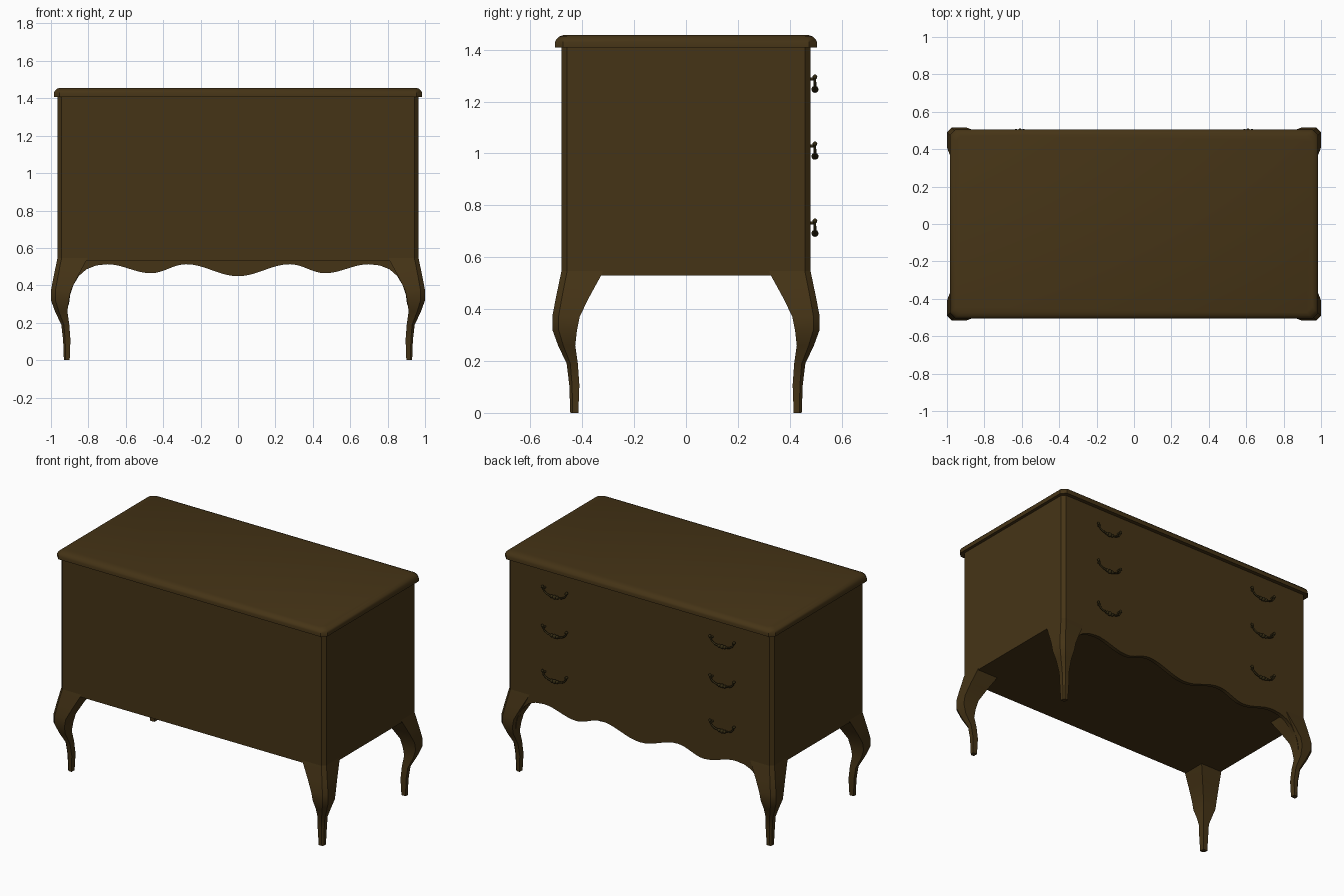
import bpy, bmesh, math
from mathutils import Vector, Matrix

if "Cube" in bpy.data.objects:
    bpy.data.objects.remove(bpy.data.objects["Cube"])


def material(name, rgb):
    m = bpy.data.materials.new(name)
    m.diffuse_color = (*rgb, 1)
    m.use_nodes = True
    m.node_tree.nodes["Principled BSDF"].inputs["Base Color"].default_value = m.diffuse_color
    return m


WOOD = material("dark_wood", (0.060, 0.034, 0.008))
BRONZE = material("dark_bronze", (0.032, 0.023, 0.006))


def finish(name, bm, mat, angle=35):
    bmesh.ops.recalc_face_normals(bm, faces=bm.faces)
    me = bpy.data.meshes.new(name)
    bm.to_mesh(me)
    bm.free()
    me.materials.append(mat)
    ob = bpy.data.objects.new(name, me)
    bpy.context.collection.objects.link(ob)
    bpy.ops.object.select_all(action='DESELECT')
    ob.select_set(True)
    bpy.context.view_layer.objects.active = ob
    bpy.ops.object.shade_smooth_by_angle(angle=math.radians(angle))
    return ob


def loft(bm, rings):
    """Skin a stack of equal rings and cap both ends."""
    vs = [[bm.verts.new(p) for p in r] for r in rings]
    n = len(vs[0])
    for a, b in zip(vs, vs[1:]):
        for i in range(n):
            j = (i + 1) % n
            bm.faces.new((a[i], a[j], b[j], b[i]))
    bm.faces.new(vs[0])
    bm.faces.new(vs[-1])


def octagon(x, y, c, z):
    """Rectangle with cut corners."""
    return [(x, -y + c, z), (x, y - c, z), (x - c, y, z), (-x + c, y, z),
            (-x, y - c, z), (-x, -y + c, z), (-x + c, -y, z), (x - c, -y, z)]


# Body with cut vertical corners
bm = bmesh.new()
loft(bm, [octagon(0.965, 0.48, 0.022, z) for z in (0.53, 1.41)])
finish("body", bm, WOOD)

# Top slab with rounded upper edge
bm = bmesh.new()
loft(bm, [octagon(0.985 - d, 0.505 - d, 0.03, z) for d, z in
          ((0, 1.408), (0, 1.428), (0.005, 1.44), (0.015, 1.45), (0.032, 1.456))])
finish("top_slab", bm, WOOD)

# Cabriole legs: (height, outer, inner, corner cut), same in x and y
OFF = 0.485
PROFILE = [(0.546, 0.480, 0.320, 0.022), (0.53, 0.4835, 0.327, 0.022),
           (0.446, 0.501, 0.373, 0.023), (0.373, 0.515, 0.409, 0.024),
           (0.32, 0.515, 0.420, 0.024), (0.26, 0.493, 0.427, 0.020),
           (0.19, 0.460, 0.417, 0.014), (0.108, 0.450, 0.411, 0.011),
           (0.0, 0.446, 0.415, 0.009)]
bm = bmesh.new()
loft(bm, [[(i + OFF, i, z), (o + OFF, i, z), (o + OFF, o - c, z),
           (o + OFF - c, o, z), (i + OFF, o, z)] for z, o, i, c in PROFILE])
legs = finish("legs", bm, WOOD)
mirror = legs.modifiers.new("four_corners", 'MIRROR')
mirror.use_axis = (True, True, False)

# Wavy apron under the drawer side, running into the legs
waves = [(0, 0.449), (0.278, 0.513), (0.465, 0.465), (0.70, 0.513)]
half = []
for (x0, z0), (x1, z1) in zip(waves, waves[1:]):
    for k in range(8):
        t = k / 8
        half.append((x0 + (x1 - x0) * t, z0 + (z1 - z0) * (1 - math.cos(math.pi * t)) / 2))
half += [(0.70, 0.513), (0.76, 0.506), (0.81, 0.486), (0.85, 0.451),
         (0.88, 0.402), (0.897, 0.35), (0.906, 0.285)]
edge = [(-x, z) for x, z in half[:0:-1]] + half
bm = bmesh.new()
loft(bm, [[(x, 0.455, z), (x, 0.48, z), (x, 0.48, 0.53), (x, 0.455, 0.53)]
          for x, z in edge])
finish("front_apron", bm, WOOD)

# Drawer pull: drooping bail, end knobs, mounting posts and centre beads
bm = bmesh.new()
side = [(0.088, 0.002), (0.083, -0.014), (0.072, -0.029), (0.052, -0.040), (0.026, -0.045)]
path = [Vector((-x, 0.017, z)) for x, z in side] + [Vector((0, 0.017, -0.046))] + \
       [Vector((x, 0.017, z)) for x, z in side[::-1]]
rings = []
for k, p in enumerate(path):
    t = (path[min(k + 1, len(path) - 1)] - path[max(k - 1, 0)]).normalized()
    n = t.cross(Vector((0, 1, 0)))
    r = 0.0045 + 0.002 * (1 - abs(k - 5) / 5)
    rings.append([p + r * (math.cos(a) * n + math.sin(a) * Vector((0, 1, 0)))
                  for a in (math.tau * s / 8 for s in range(8))])
loft(bm, rings)
beads = [(0, -0.046, 0.0135), (-0.02, -0.045, 0.011), (0.02, -0.045, 0.011),
         (-0.088, 0.002, 0.009), (0.088, 0.002, 0.009)]
for x, z, r in beads:
    bmesh.ops.create_uvsphere(bm, u_segments=12, v_segments=8, radius=r,
                              matrix=Matrix.Translation((x, 0.017, z)))
for x in (-0.078, 0.078):
    bmesh.ops.create_cone(bm, cap_ends=True, segments=10, radius1=0.006, radius2=0.006, depth=0.02,
                          matrix=Matrix.Translation((x, 0.008, -0.006)) @ Matrix.Rotation(math.pi / 2, 4, 'X'))
pull = finish("drawer_pull", bm, BRONZE, 60)

# Two pulls on each of three drawers
spots = [(x, z) for z in (1.293, 1.035, 0.738) for x in (-0.61, 0.61)]
for k, (x, z) in enumerate(spots):
    ob = pull if k == 0 else pull.copy()
    if k:
        bpy.context.collection.objects.link(ob)
    ob.location = (x, 0.48, z)
